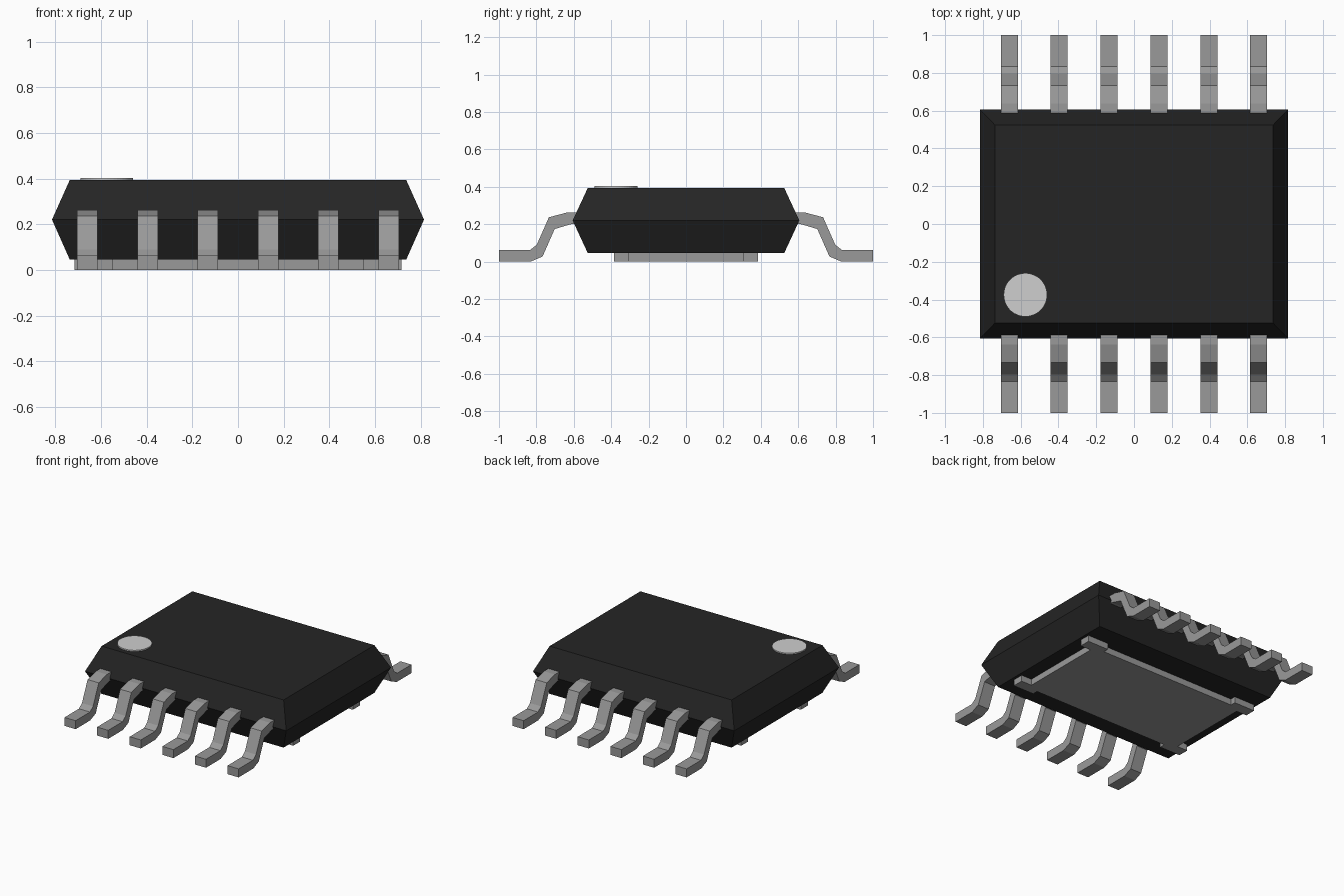
import bpy
import bmesh
import math

if "Cube" in bpy.data.objects:
    bpy.data.objects.remove(bpy.data.objects["Cube"], do_unlink=True)


def material(name, grey):
    mat = bpy.data.materials.new(name)
    mat.use_nodes = True
    colour = (grey, grey, grey, 1)
    mat.diffuse_color = colour
    mat.node_tree.nodes["Principled BSDF"].inputs["Base Color"].default_value = colour
    return mat


def finish(bm, name, mat):
    bmesh.ops.recalc_face_normals(bm, faces=bm.faces[:])
    mesh = bpy.data.meshes.new(name)
    bm.to_mesh(mesh)
    bm.free()
    mesh.materials.append(mat)
    obj = bpy.data.objects.new(name, mesh)
    bpy.context.collection.objects.link(obj)
    return obj


def prism(name, outline, offset, mat):
    """Extrude a closed 3D outline along an offset."""
    bm = bmesh.new()
    face = bm.faces.new([bm.verts.new(p) for p in outline])
    ext = bmesh.ops.extrude_face_region(bm, geom=[face], use_keep_orig=True)
    verts = [g for g in ext["geom"] if isinstance(g, bmesh.types.BMVert)]
    bmesh.ops.translate(bm, verts=verts, vec=offset)
    return finish(bm, name, mat)


black = material("black plastic", 0.018)
metal = material("grey metal", 0.32)
pale = material("pale grey mark", 0.62)

# Body: three stacked rectangles, widest at the parting line
bm = bmesh.new()
rings = []
for hx, hy, z in ((0.737, 0.525, 0.045), (0.815, 0.606, 0.22), (0.737, 0.525, 0.394)):
    rings.append([bm.verts.new((sx * hx, sy * hy, z))
                  for sx, sy in ((-1, -1), (1, -1), (1, 1), (-1, 1))])
for low, high in zip(rings, rings[1:]):
    for i in range(4):
        j = (i + 1) % 4
        bm.faces.new((low[i], low[j], high[j], high[i]))
bm.faces.new(rings[0][::-1])
bm.faces.new(rings[-1])
finish(bm, "body", black)

# Round mark on the top, in the front right corner
dot = [(-0.575 + 0.115 * math.cos(a), -0.375 + 0.115 * math.sin(a), 0.394)
       for a in (math.tau * i / 48 for i in range(48))]
prism("pin_one_mark", dot, (0, 0, 0.009), pale)

# Bent legs: one side profile (distance from centre, height), six per side
LEG = [(0.55, 0.262), (0.638, 0.262), (0.733, 0.237), (0.798, 0.09),
       (0.834, 0.062), (1.0, 0.062), (1.0, 0.0), (0.83, 0.0),
       (0.767, 0.027), (0.702, 0.174), (0.615, 0.2), (0.55, 0.2)]
WIDTH, PITCH = 0.09, 0.264
for side, label in ((-1, "front"), (1, "back")):
    for i in range(6):
        x = (i - 2.5) * PITCH - WIDTH / 2
        prism(f"{label}_leg_{i + 1}", [(x, side * y, z) for y, z in LEG],
              (WIDTH, 0, 0), metal)

# Thermal pad underneath: a plate with a tab centred on each corner
quarter = [(0.55, 0.345), (0.55, 0.385), (0.717, 0.385),
           (0.717, 0.305), (0.633, 0.305)]
pad = []
for sx, sy in ((1, 1), (1, -1), (-1, -1), (-1, 1)):
    points = quarter if sx * sy > 0 else quarter[::-1]
    pad += [(sx * x, sy * y, 0) for x, y in points]
prism("thermal_pad", pad, (0, 0, 0.045), metal)
